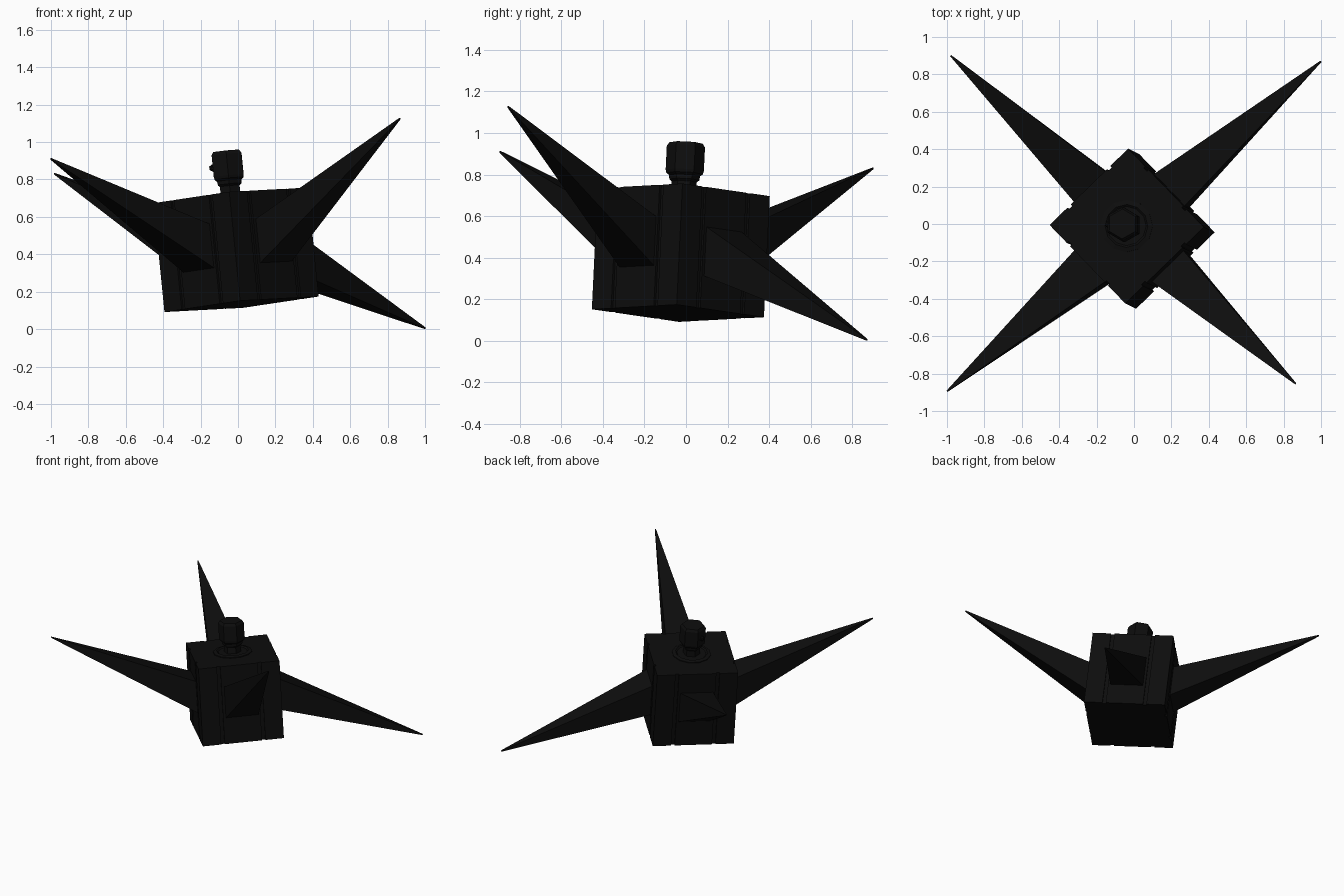
import bpy, bmesh, math
from mathutils import Vector, Matrix

if "Cube" in bpy.data.objects:
    bpy.data.objects.remove(bpy.data.objects["Cube"])

black = bpy.data.materials.new("near_black")
black.diffuse_color = (0.004, 0.004, 0.004, 1)
black.use_nodes = True
black.node_tree.nodes["Principled BSDF"].inputs["Base Color"].default_value = black.diffuse_color

# Tilted frame shared by every part
up = Vector((-0.1, 0.048, 1)).normalized()
ax = Vector((0.42, 0.405, 0))
ax = (ax - up * ax.dot(up)).normalized()
ay = up.cross(ax)
ROT = Matrix((ax, ay, up)).transposed()
FRAME = Matrix.Translation((-0.01, -0.025, 0.424)) @ ROT.to_4x4()
H = 0.293  # half side of the body


def finish(name, bm):
    bmesh.ops.recalc_face_normals(bm, faces=bm.faces)
    me = bpy.data.meshes.new(name)
    bm.to_mesh(me)
    bm.free()
    me.materials.append(black)
    ob = bpy.data.objects.new(name, me)
    bpy.context.collection.objects.link(ob)
    ob.matrix_world = FRAME
    return ob


def loft(name, rings):
    """Skin a list of equal-length point rings and cap both ends."""
    bm = bmesh.new()
    vs = [[bm.verts.new(p) for p in r] for r in rings]
    n = len(vs[0])
    for a, b in zip(vs, vs[1:]):
        for i in range(n):
            j = (i + 1) % n
            bm.faces.new((a[i], a[j], b[j], b[i]))
    bm.faces.new(vs[0])
    bm.faces.new(vs[-1])
    return finish(name, bm)


def ring(r, z, n=6, a0=math.pi / 4):
    return [Vector((r * math.cos(a0 + math.tau * i / n),
                    r * math.sin(a0 + math.tau * i / n), z)) for i in range(n)]


# Cube body with two vertical grooves on each side
side = [(-H, 0), (-0.16, 0), (-0.16, 0.012), (-0.135, 0.012), (-0.135, 0),
        (0.135, 0), (0.135, 0.012), (0.16, 0.012), (0.16, 0)]
outline = []
for k in range(4):
    turn = Matrix.Rotation(k * math.pi / 2, 3, 'Z')
    outline += [turn @ Vector((H - d, t, 0)) for t, d in side]
loft("body", [[p + Vector((0, 0, z)) for p in outline] for z in (-H, H)])

# Long four-sided spikes, one from each side of the body
tips = {"back_right": (1.0, 0.87, 0.005), "back_left": (-0.98, 0.90, 0.83),
        "front_left": (-1.0, -0.895, 0.91), "front_right": (0.865, -0.855, 1.125)}
inv = FRAME.inverted()
for k, (name, tip) in enumerate(tips.items()):
    turn = Matrix.Rotation(k * math.pi / 2, 3, 'Z')
    tip = inv @ Vector(tip)
    square = [Vector((0, s, t)) for s, t in ((-1, -1), (1, -1), (1, 1), (-1, 1))]
    base = [turn @ (Vector((H - 0.04, 0, 0)) + c * 0.123) for c in square]
    loft("spike_" + name, [base, [tip + turn @ (c * 0.004) for c in square]])

# Six-sided neck and cap
profile = [(0.062, -0.01), (0.06, 0.05), (0.072, 0.06), (0.075, 0.08), (0.088, 0.09),
           (0.092, 0.105), (0.092, 0.22), (0.08, 0.238)]
loft("neck_and_cap", [ring(r, H + z) for r, z in profile])

# Low stepped collar around the neck
loft("collar", [ring(r, H + z, 12) for r, z in
                ((0.14, -0.005), (0.14, 0.006), (0.115, 0.012), (0.105, 0.004), (0.07, 0.004))])

# Small knob on the left of the cap
bm = bmesh.new()
a = math.radians(135)
bmesh.ops.create_icosphere(bm, subdivisions=1, radius=0.02, matrix=Matrix.Translation(
    (0.082 * math.cos(a), 0.082 * math.sin(a), H + 0.155)))
finish("knob", bm)
